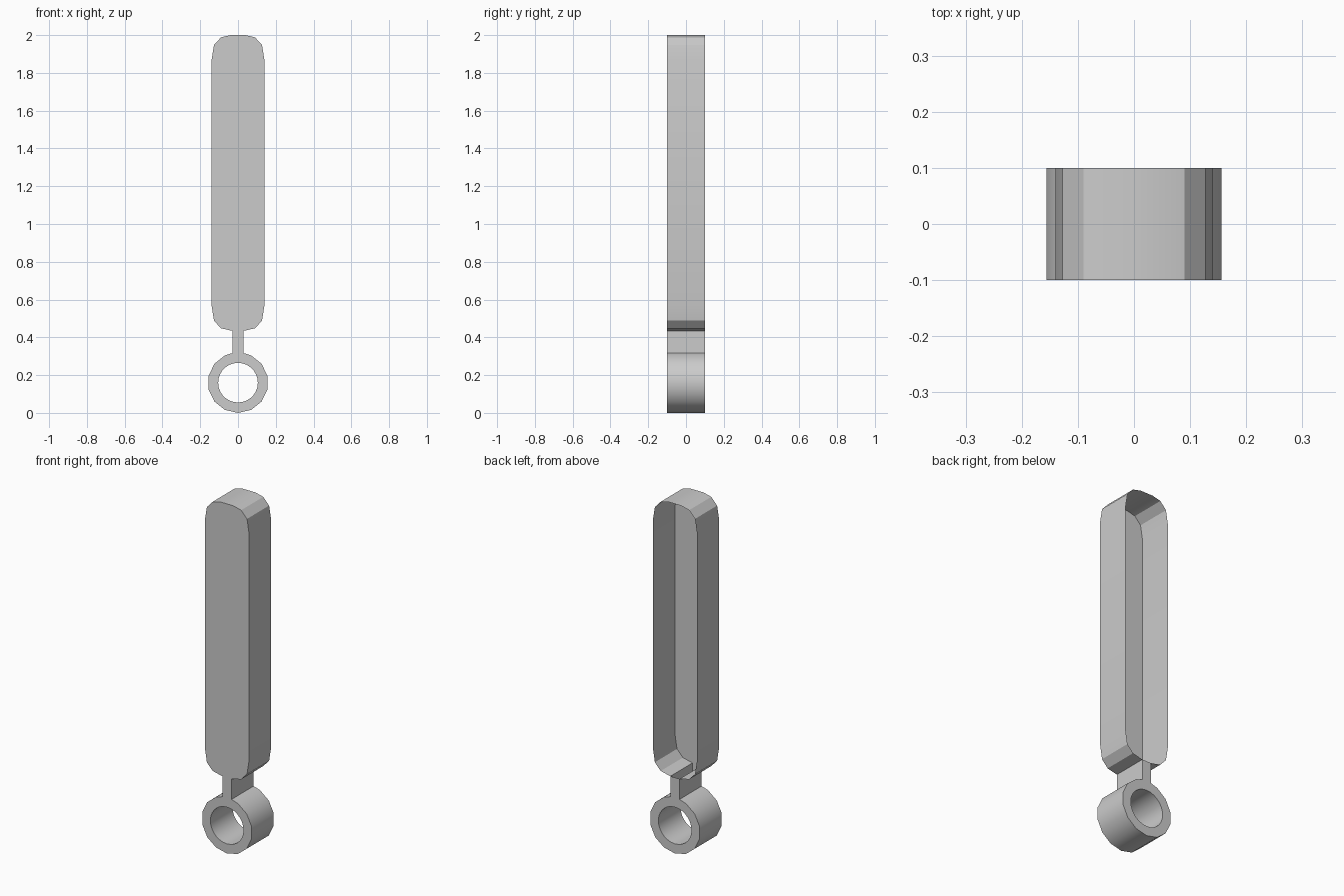
import bpy, bmesh
from math import sin, cos, pi

if "Cube" in bpy.data.objects:
    bpy.data.objects.remove(bpy.data.objects["Cube"])

Y = 0.1  # half depth


def part(name, outlines, walls, back):
    """Extrude outlines (lists of x,z) along y. walls(a, b) says if an edge gets a wall."""
    bm = bmesh.new()
    front_edges, back_edges = [], []
    for pts in outlines:
        f = [bm.verts.new((x, -Y, z)) for x, z in pts]
        b = [bm.verts.new((x, Y, z)) for x, z in pts]
        for i in range(len(pts)):
            j = (i + 1) % len(pts)
            front_edges.append(bm.edges.new((f[i], f[j])))
            if back:
                back_edges.append(bm.edges.new((b[i], b[j])))
            if walls(pts[i], pts[j]):
                bm.faces.new((f[i], f[j], b[j], b[i]))
    bmesh.ops.triangle_fill(bm, edges=front_edges, use_beauty=True, use_dissolve=False)
    if back:
        bmesh.ops.triangle_fill(bm, edges=back_edges, use_beauty=True, use_dissolve=False)
    bmesh.ops.recalc_face_normals(bm, faces=bm.faces)
    # Front cap must look towards -y, also on the open shell
    cap = next(f for f in bm.faces if all(v.co.y < 0 for v in f.verts))
    cap.normal_update()
    if cap.normal.y > 0:
        bmesh.ops.reverse_faces(bm, faces=bm.faces)
    me = bpy.data.meshes.new(name)
    bm.to_mesh(me)
    bm.free()
    ob = bpy.data.objects.new(name, me)
    bpy.context.collection.objects.link(ob)
    bpy.ops.object.select_all(action='DESELECT')
    ob.select_set(True)
    bpy.context.view_layer.objects.active = ob
    bpy.ops.object.shade_smooth_by_angle(angle=pi / 6)
    return ob


def mirrored(half):
    return half + [(-x, z) for x, z in reversed(half)]


S, NECK = 0.029, 0.434  # stem half width, height where it meets the handle

# Handle: thin shell, closed in front, open at the back and into the stem
handle = mirrored([(S, NECK), (0.09, 0.448), (0.127, 0.488), (0.14, 0.57),
                   (0.14, 1.868), (0.127, 1.948), (0.09, 1.988), (0.04, 2.0)])
part("handle_shell", [handle], lambda a, b: not (a[1] == NECK and b[1] == NECK), False)

# Stem and hanging ring, capped front and back
C, R, N = 0.16, 0.16, 14
arc = [(R * sin(2 * pi * k / N), C + R * cos(2 * pi * k / N)) for k in range(1, N)]
outer = [(S, NECK), (S, 0.317)] + arc + [(-S, 0.317), (-S, NECK)]
hole = [(0.105 * cos(2 * pi * k / 28), C + 0.105 * sin(2 * pi * k / 28)) for k in range(28)]
part("hanging_ring", [outer, hole], lambda a, b: not (a[1] == NECK and b[1] == NECK), True)
